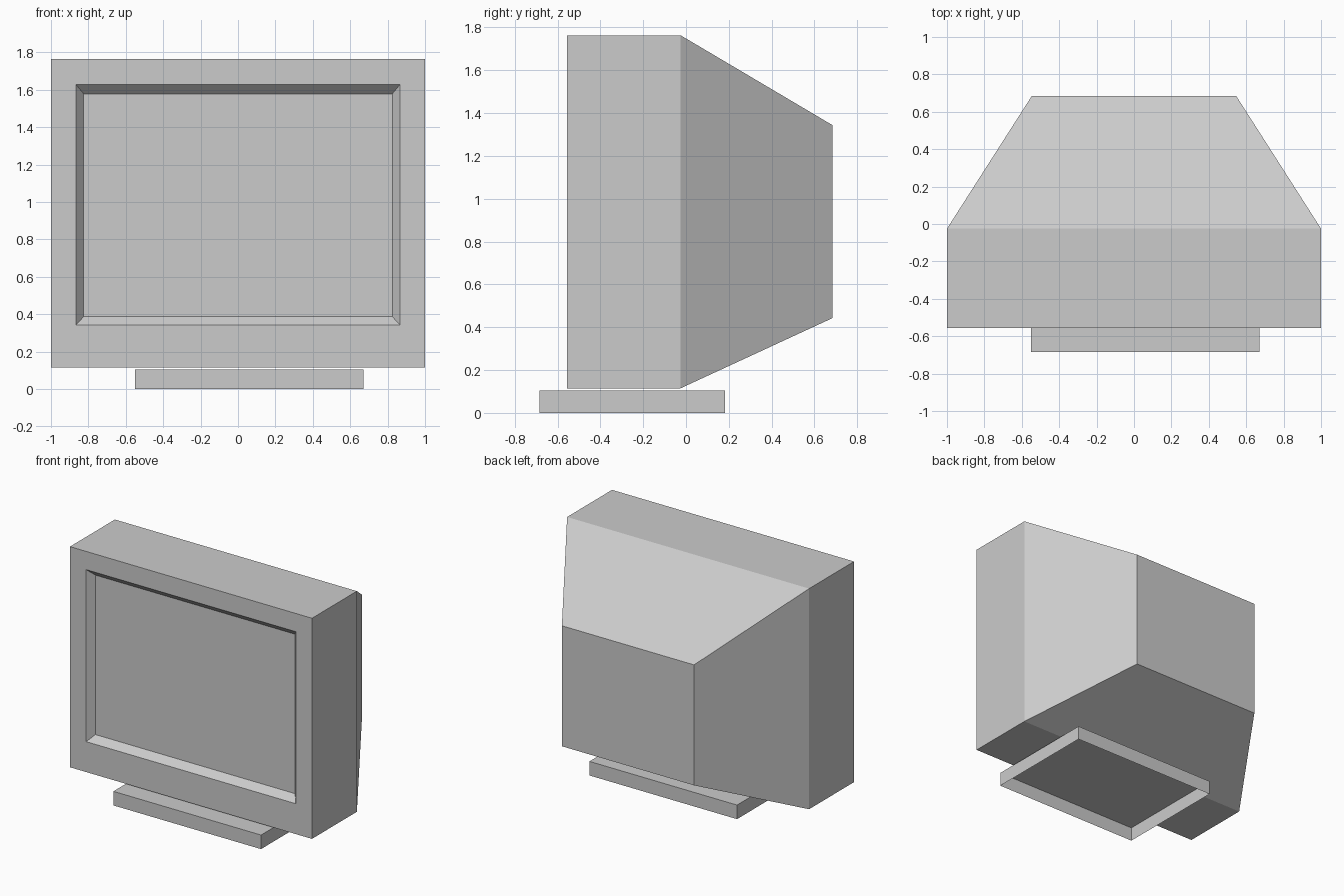
import bpy
import bmesh
from mathutils import Matrix, Vector

cube = bpy.data.objects.get("Cube")
if cube:
    bpy.data.objects.remove(cube, do_unlink=True)

# One plain grey for the whole model
grey = bpy.data.materials.new("light grey plastic")
grey.use_nodes = True
colour = (0.6, 0.6, 0.6, 1.0)
grey.diffuse_color = colour
grey.node_tree.nodes["Principled BSDF"].inputs["Base Color"].default_value = colour


def finish(name, bm):
    mesh = bpy.data.meshes.new(name)
    bm.to_mesh(mesh)
    bm.free()
    mesh.materials.append(grey)
    obj = bpy.data.objects.new(name, mesh)
    bpy.context.collection.objects.link(obj)
    return obj


def loft(name, sections, cap_front=False, cap_back=False):
    """Join upright rectangles (half width, bottom, top, y), front to back."""
    bm = bmesh.new()
    rings = []
    for w, low, high, y in sections:
        corners = ((-w, low), (w, low), (w, high), (-w, high))
        rings.append([bm.verts.new((x, y, z)) for x, z in corners])
    for a, b in zip(rings, rings[1:]):
        for i in range(4):
            j = (i + 1) % 4
            bm.faces.new((a[i], b[i], b[j], a[j]))
    if cap_front:
        bm.faces.new(rings[0])
    if cap_back:
        bm.faces.new(reversed(rings[-1]))
    return finish(name, bm)


FRONT, SEAM, BACK = -0.555, -0.025, 0.685
screen_edge = (0.825, 0.387, 1.578, FRONT + 0.05)

# Housing: sloped bezel, front frame, straight shell and tapered rear
loft("monitor_housing", [
    screen_edge,
    (0.866, 0.342, 1.627, FRONT),
    (1.0, 0.115, 1.763, FRONT),
    (1.0, 0.115, 1.763, SEAM),
    (0.546, 0.443, 1.343, BACK),
], cap_back=True)

# Recessed flat screen
loft("screen", [screen_edge], cap_front=True)

# Stand: thin-walled tray, open underneath
low, high = Vector((-0.55, -0.685, 0.0)), Vector((0.67, 0.183, 0.105))
bm = bmesh.new()
bmesh.ops.create_cube(bm, size=1.0, matrix=Matrix.LocRotScale(
    (low + high) / 2, None, high - low))
underside = [f for f in bm.faces if f.normal.z < -0.9 or f.calc_center_median().z < 0.001]
bmesh.ops.delete(bm, geom=underside, context="FACES_ONLY")
finish("stand_base", bm)
